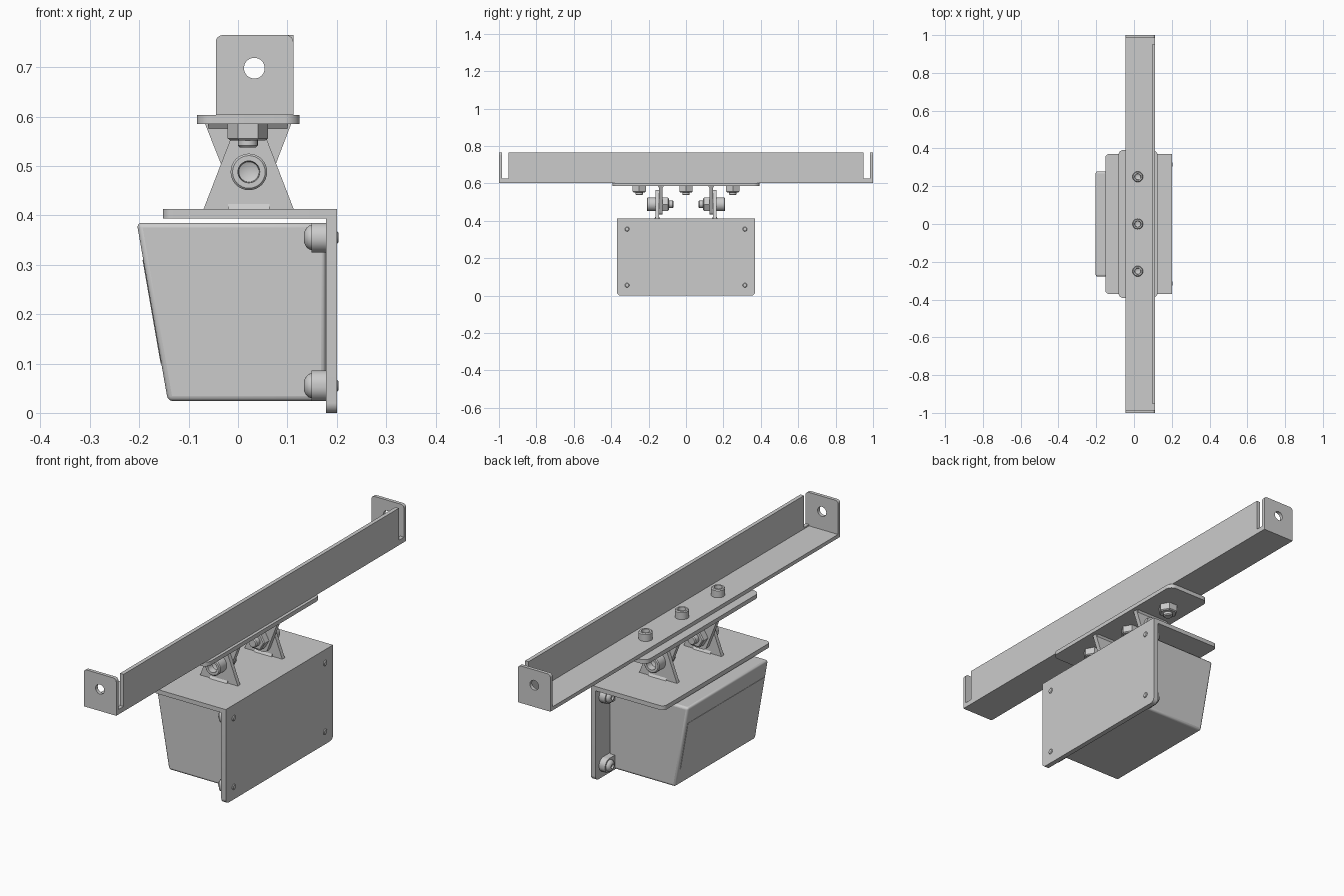
import bpy, bmesh, math
from mathutils import Vector

if "Cube" in bpy.data.objects:
    bpy.data.objects.remove(bpy.data.objects["Cube"])

MAP = {'x': lambda u, v, w: (w, u, v), 'y': lambda u, v, w: (u, w, v), 'z': lambda u, v, w: (u, v, w)}


def finish(name, bm, bevel=0, segs=3):
    bmesh.ops.remove_doubles(bm, verts=bm.verts, dist=1e-5)
    bmesh.ops.recalc_face_normals(bm, faces=bm.faces)
    me = bpy.data.meshes.new(name)
    bm.to_mesh(me)
    bm.free()
    ob = bpy.data.objects.new(name, me)
    bpy.context.collection.objects.link(ob)
    if bevel:
        m = ob.modifiers.new("bevel", 'BEVEL')
        m.width, m.segments, m.limit_method = bevel, segs, 'ANGLE'
    bpy.ops.object.select_all(action='DESELECT')
    ob.select_set(True)
    bpy.context.view_layer.objects.active = ob
    bpy.ops.object.shade_smooth_by_angle(angle=math.radians(32))
    return ob


def rounded(pts, radii, n=6):
    """Polygon with a rounded corner at every point whose radius is not zero."""
    out = []
    for i, (p, r) in enumerate(zip(pts, radii)):
        p = Vector(p)
        if not r:
            out.append(tuple(p))
            continue
        a = (Vector(pts[i - 1]) - p).normalized()
        b = (Vector(pts[(i + 1) % len(pts)]) - p).normalized()
        half = a.angle(b) / 2
        c = p + (a + b).normalized() * r / math.sin(half)
        d0 = p + a * r / math.tan(half) - c
        d1 = p + b * r / math.tan(half) - c
        for k in range(n + 1):
            d = d0.lerp(d1, k / n).normalized() * r
            out.append(tuple(c + d))
    return out


def rect(u0, u1, v0, v1):
    return [(u0, v0), (u1, v0), (u1, v1), (u0, v1)]


def circle(u, v, r, n=32):
    return [(u + r * math.cos(2 * math.pi * i / n), v + r * math.sin(2 * math.pi * i / n)) for i in range(n)]


def prism(name, loops, axis, a, b, bevel=0):
    """Extrude an outline (plus hole loops) along an axis from a to b."""
    cu = bpy.data.curves.new(name, 'CURVE')
    cu.dimensions, cu.fill_mode, cu.extrude = '2D', 'BOTH', abs(b - a) / 2
    for loop in loops:
        s = cu.splines.new('POLY')
        s.points.add(len(loop) - 1)
        for p, (u, v) in zip(s.points, loop):
            p.co = (u, v, 0, 1)
        s.use_cyclic_u = True
    tmp = bpy.data.objects.new(name, cu)
    bpy.context.collection.objects.link(tmp)
    bpy.context.view_layer.update()
    me = bpy.data.meshes.new_from_object(tmp.evaluated_get(bpy.context.evaluated_depsgraph_get()))
    bpy.data.objects.remove(tmp)
    bm = bmesh.new()
    bm.from_mesh(me)
    bmesh.ops.remove_doubles(bm, verts=bm.verts, dist=1e-5)
    bmesh.ops.dissolve_limit(bm, angle_limit=0.001, verts=bm.verts, edges=bm.edges)
    for v in bm.verts:
        v.co = MAP[axis](v.co.x, v.co.y, v.co.z + (a + b) / 2)
    return finish(name, bm, bevel)


def lathe(name, profile, origin, axis, sign=1, n=32):
    """Revolve (radius, height) points about an axis through origin."""
    bm = bmesh.new()
    rings = []
    for r, h in profile:
        k = n if r > 0 else 1
        rings.append([bm.verts.new(Vector(origin) + Vector(MAP[axis](
            r * math.cos(2 * math.pi * i / n), r * math.sin(2 * math.pi * i / n), h * sign))) for i in range(k)])
    for p, q in zip(rings, rings[1:]):
        for i in range(n):
            j = (i + 1) % n
            vs = [p[i % len(p)], p[j % len(p)], q[j % len(q)], q[i % len(q)]]
            bm.faces.new(list(dict.fromkeys(vs)))
    return finish(name, bm)


def bolt_set(name, head, nut, axis, sign, r, h, tail):
    """Socket head cap screw with a hex nut; head and nut are seat positions."""
    lathe(name + "_head", [(0, 0), (r, 0), (r, h - .004), (r - .004, h), (r * .6, h),
                           (r * .55, h * .4), (0, h * .2)], head, axis, sign)
    lathe(name + "_nut", [(0, 0), (.041, 0), (.041, .029), (.036, .033), (0, .033)], nut, axis, -sign, 6)
    lathe(name + "_shank", [(0, -.03), (.02, -.03), (.02, tail - .004), (.016, tail), (0, tail)],
          nut, axis, -sign, 24)


# Angle rail: floor, upright wall with relief slots, end tabs with holes
X0, X1, Z0, Z1 = -.045, .112, .603, .765
prism("rail_floor", [rect(X0, X1, -.985, .985)], 'z', Z0, .619)
prism("rail_wall", [[(-.985, Z0), (.985, Z0), (.985, .625), (.95, .625), (.95, Z1),
                     (-.95, Z1), (-.95, .625), (-.985, .625)]], 'x', .095, X1)
for s, side in ((-1, "front"), (1, "back")):
    prism("rail_tab_" + side, [rounded(rect(X0, X1, Z0, Z1), [0, 0, .014, .014]),
                               circle(.033, .698, .021)], 'y', s * .985, s * 1.0)

# Upper swivel plate bolted under the rail
prism("swivel_plate", [rounded(rect(-.083, .125, -.393, .393), [.03] * 4)], 'z', .585, .603)
for i, y in enumerate((-.25, 0, .25)):
    bolt_set(f"rail_bolt_{i}", (.02, y, .619), (.02, y, .585), 'z', 1, .028, .034, .048)

# Pivot lugs, weld fillets and pivot bolts, mirrored front and back
for s, side in ((-1, "front"), (1, "back")):
    prism("lower_lug_" + side, [rounded([(-.07, .412), (.113, .412), (.054, .565), (-.011, .565)],
                                        [0, 0, .02, .02])], 'y', s * .145, s * .162)
    prism("upper_lug_" + side, [rounded([(.108, .586), (-.067, .586), (-.006, .432), (.049, .432)],
                                        [0, 0, .02, .02])], 'y', s * .125, s * .145)
    prism("lower_weld_" + side, [[(s * .138, .412), (s * .169, .412), (s * .161, .424), (s * .146, .424)]],
          'x', -.02, .064)
    prism("upper_weld_" + side, [[(s * .118, .586), (s * .152, .586), (s * .144, .575), (s * .126, .575)]],
          'x', -.06, .1)
    bolt_set("pivot_bolt_" + side, (.022, s * .162, .488), (.022, s * .125, .488), 'y', s, .037, .047, .058)

# Right angle bracket carrying the lamp
prism("bracket_top", [rounded(rect(-.152, .179, -.37, .37), [.02, 0, 0, .02])], 'z', .394, .413)
prism("bracket_back", [rounded(rect(-.37, .37, 0, .413), [.02, .02, 0, 0])], 'x', .178, .2)

# Lamp housing with sloping face and window
TOP, BOT = (-.205, .385), (-.142, .024)
prism("housing", [[BOT, (.178, .024), (.178, .385), TOP]], 'y', -.278, .278, bevel=.01)


def on_face(z, off):
    t = (z - BOT[1]) / (TOP[1] - BOT[1])
    return (BOT[0] + t * (TOP[0] - BOT[0]) + off, z)


prism("window", [[on_face(.10, -.0015), on_face(.10, .01), on_face(.31, .01), on_face(.31, -.0015)]],
      'y', -.262, .262)

# Mounting ears with dome screws through the back plate
for s, side in ((-1, "front"), (1, "back")):
    for z, lo, hi, level in ((.355, .325, .385, "upper"), (.055, .024, .086, "lower")):
        name = f"{level}_{side}"
        prism("ear_" + name, [rounded([(s * .27, lo), (s * .345, lo), (s * .345, hi), (s * .27, hi)],
                                      [0, .028, .028, 0])], 'x', .149, .178)
        lathe("screw_head_" + name, [(0, 0), (.025, 0), (.024, .005), (.019, .011), (.011, .015), (.010, .015),
                                     (.009, .007), (0, .007)], (.149, s * .315, z), 'x', -1)
        lathe("screw_end_" + name, [(0, 0), (.012, 0), (.012, .022), (.009, .025), (0, .025)],
              (.179, s * .315, z), 'x', 1, 24)
